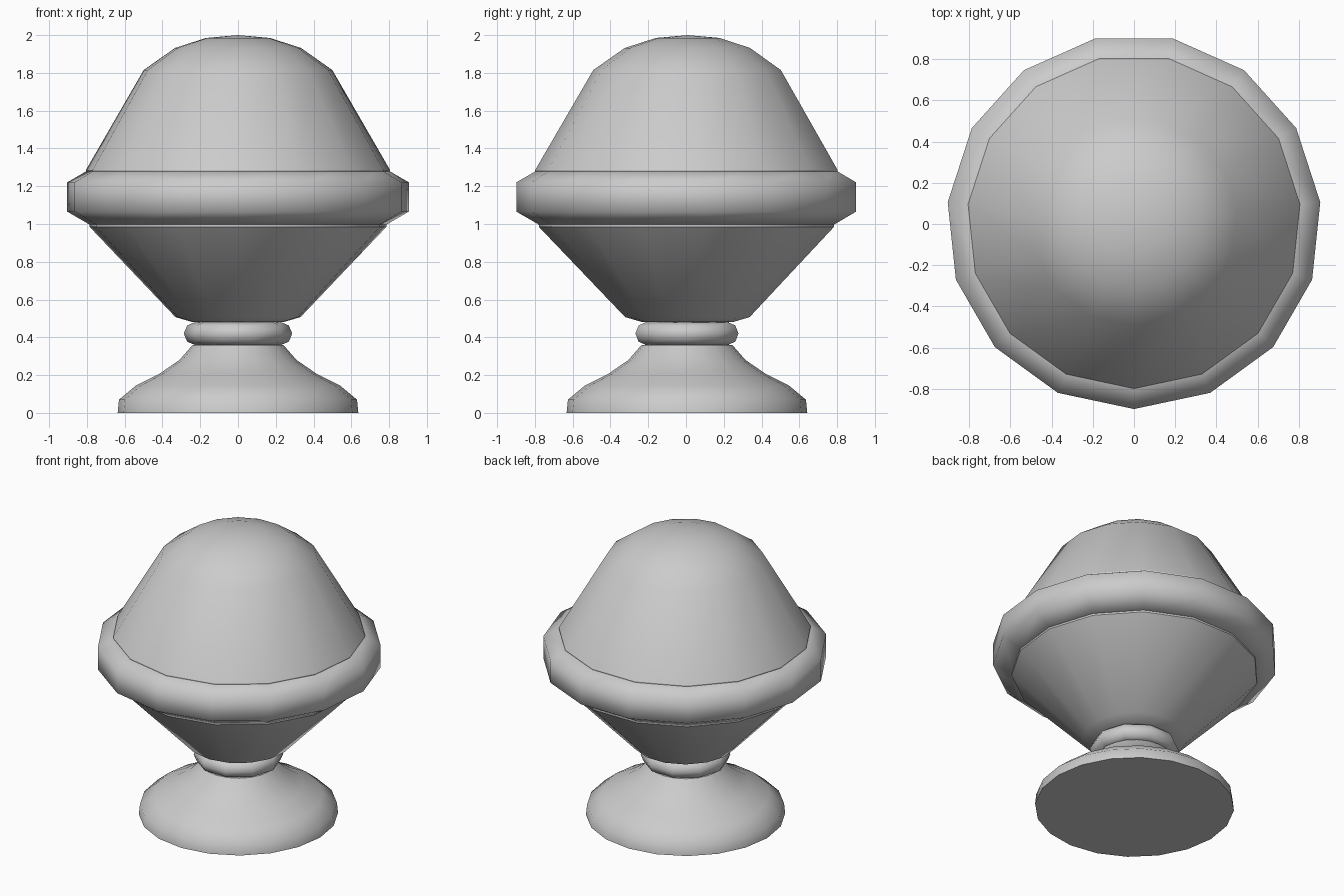
import bpy, bmesh, math

if "Cube" in bpy.data.objects:
    bpy.data.objects.remove(bpy.data.objects["Cube"])

grey = bpy.data.materials.new("stone_grey")
grey.diffuse_color = (0.6, 0.6, 0.6, 1)
grey.use_nodes = True
grey.node_tree.nodes["Principled BSDF"].inputs["Base Color"].default_value = grey.diffuse_color
CENTRE_Y = 0.011


def lathe(name, profile, sides, start, y=0.0, closed=False, sharp=()):
    """Spin (radius, z) points round the z axis; radius 0 makes a pole."""
    bm = bmesh.new()
    rings = []
    for r, z in profile:
        if r == 0:
            rings.append([bm.verts.new((0, y, z))] * sides)
            continue
        ring = []
        for i in range(sides):
            a = start + 2 * math.pi * i / sides
            ring.append(bm.verts.new((r * math.cos(a), y + r * math.sin(a), z)))
        rings.append(ring)
    pairs = list(zip(rings, rings[1:]))
    if closed:
        pairs.append((rings[-1], rings[0]))
    for low, high in pairs:
        for i in range(sides):
            j = (i + 1) % sides
            corners = [low[i], low[j], high[j], high[i]]
            bm.faces.new(list(dict.fromkeys(corners)))
    bmesh.ops.recalc_face_normals(bm, faces=bm.faces)
    for f in bm.faces:
        f.smooth = True
    # crisp creases on the chosen rings
    for k in sharp:
        for i in range(sides):
            bm.edges.get((rings[k][i], rings[k][(i + 1) % sides])).smooth = False
    mesh = bpy.data.meshes.new(name)
    bm.to_mesh(mesh)
    bm.free()
    mesh.materials.append(grey)
    obj = bpy.data.objects.new(name, mesh)
    bpy.context.collection.objects.link(obj)
    return obj


def ring_section(major, minor, z, count, phase):
    """Round cross-section for a ring-shaped moulding."""
    return [(major + minor * math.cos(phase + 2 * math.pi * i / count),
             z + minor * math.sin(phase + 2 * math.pi * i / count))
            for i in range(count)]


# Flared foot
lathe("foot", [(0, 0), (0.637, 0), (0.63, 0.07), (0.54, 0.145), (0.415, 0.208),
               (0.31, 0.28), (0.24, 0.36), (0, 0.37)],
      20, 0, 0.005, sharp=(1, 6))

# Rounded neck collar
lathe("neck_collar", ring_section(0.226, 0.061, 0.42, 8, 0), 10, 0, 0.005, closed=True)

# Domed head with tapering underside
lathe("domed_head", [(0, 0.478), (0.24, 0.48), (0.333, 0.507), (0.79, 0.985),
                     (0.81, 1.285), (0.502, 1.815), (0.335, 1.932), (0.17, 1.985), (0, 2.0)],
      15, -math.pi / 2, CENTRE_Y, sharp=(1, 3, 4))

# Thick rim moulding round the head
lathe("rim_moulding", ring_section(0.775, 0.155, 1.143, 6, math.pi / 6),
      15, -math.pi / 2, CENTRE_Y, closed=True)
